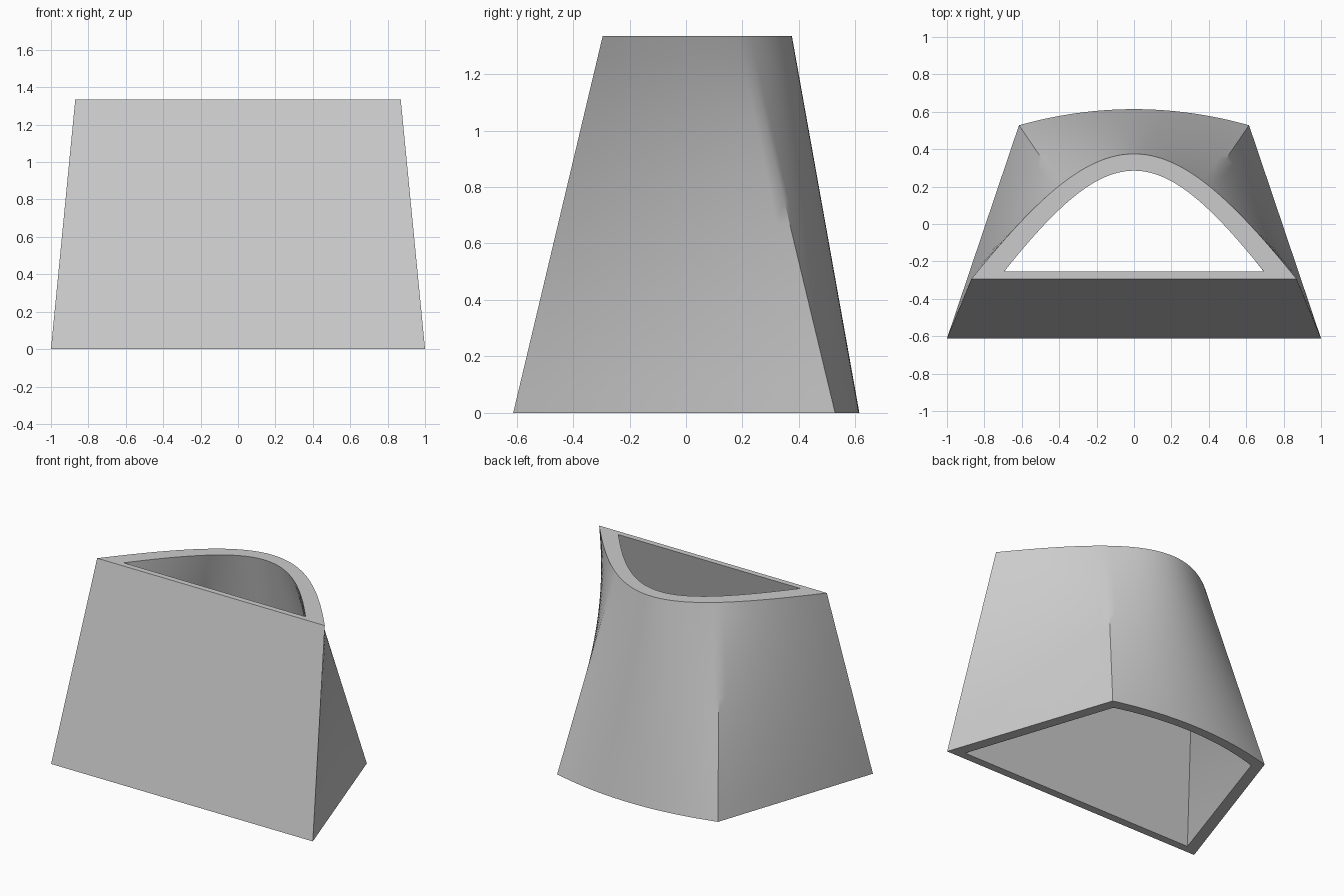
import bpy, bmesh, math
from mathutils import Vector

cube = bpy.data.objects.get("Cube")
if cube:
    bpy.data.objects.remove(cube, do_unlink=True)

HEIGHT = 1.335
ROWS, SIDE, BACK = 16, 16, 32

grey = bpy.data.materials.new("plain grey")
grey.use_nodes = True
colour = (0.6, 0.6, 0.6, 1)
grey.diffuse_color = colour
grey.node_tree.nodes["Principled BSDF"].inputs["Base Color"].default_value = colour


def arch(half, front, apex, handle, t):
    """Point on a symmetric Bezier arch, from +x over the back to -x."""
    peak = (apex - front / 4) / 0.75
    s = 1 - t
    ends, mids = (s**3, t**3), (3 * s * s * t, 3 * s * t * t)
    return Vector((half * (ends[0] - ends[1]) + handle * (mids[0] - mids[1]),
                   front * sum(ends) + peak * sum(mids)))


def base_outline(half, front, corner_x, corner_y, bow):
    """Straight sides and a gently bowed back, from +x to -x."""
    a, b = Vector((half, front)), Vector((corner_x, corner_y))
    side = [a.lerp(b, i / SIDE) for i in range(SIDE)]
    back = []
    for i in range(BACK + 1):
        u = 1 - 2 * i / BACK
        back.append(Vector((corner_x * u, corner_y + bow * (1 - u * u))))
    return side + back + [Vector((-p.x, p.y)) for p in reversed(side)]


def top_outline(half, front, apex, handle):
    """Arch sampled to match the base outline's corners."""
    ts = [0.25 * i / SIDE for i in range(SIDE)]
    ts += [0.25 + 0.5 * i / BACK for i in range(BACK + 1)]
    ts += [1 - t for t in reversed(ts[:SIDE])]
    return [arch(half, front, apex, handle, t) for t in ts]


def loft(bm, low, high):
    """Ruled wall between the two outlines; returns its rings."""
    rings = []
    for r in range(ROWS + 1):
        f = r / ROWS
        rings.append([bm.verts.new((*p.lerp(q, f), HEIGHT * f))
                      for p, q in zip(low, high)])
    for a, b in zip(rings, rings[1:]):
        bridge(bm, a, b)
    return rings


def bridge(bm, a, b):
    for i in range(len(a)):
        j = (i + 1) % len(a)
        bm.faces.new((a[i], a[j], b[j], b[i]))


# Hollow tapered shell: outer wall, inner wall and two rims
bm = bmesh.new()
outer = loft(bm, base_outline(1, -0.612, 0.615, 0.528, 0.086),
             top_outline(0.87, -0.295, 0.375, 0.15))
inner = loft(bm, base_outline(0.9, -0.557, 0.558, 0.466, 0.084),
             top_outline(0.695, -0.255, 0.285, 0.12))
bridge(bm, outer[-1], inner[-1])
bridge(bm, outer[0], inner[0])
bmesh.ops.recalc_face_normals(bm, faces=bm.faces)

mesh = bpy.data.meshes.new("tapered_shell")
bm.to_mesh(mesh)
bm.free()
mesh.materials.append(grey)
shell = bpy.data.objects.new("tapered_shell", mesh)
bpy.context.collection.objects.link(shell)
bpy.context.view_layer.objects.active = shell
shell.select_set(True)
bpy.ops.object.shade_smooth_by_angle(angle=math.radians(30))
